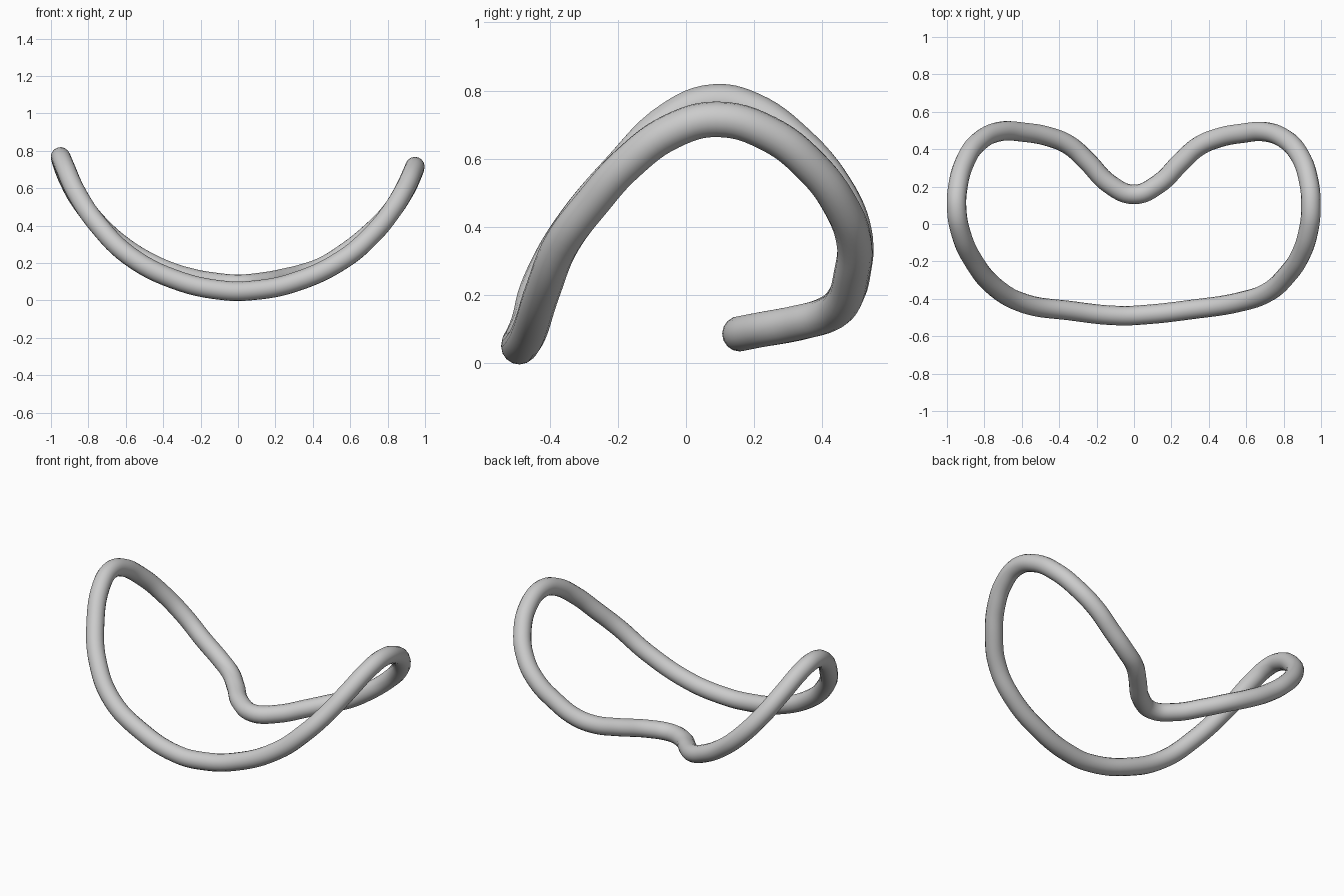
import bpy

RADIUS = 0.052

# Centre line of the bent loop, clockwise seen from the front middle
path = [
    (0.08, -0.483, 0.054), (0.30, -0.458, 0.097), (0.565, -0.417, 0.222),
    (0.72, -0.362, 0.355), (0.82, -0.27, 0.477), (0.888, -0.17, 0.588),
    (0.932, -0.04, 0.682), (0.946, 0.09, 0.716), (0.932, 0.24, 0.675),
    (0.884, 0.37, 0.575), (0.805, 0.455, 0.460), (0.70, 0.493, 0.355),
    (0.58, 0.485, 0.260), (0.45, 0.46, 0.180), (0.345, 0.415, 0.143),
    (0.25, 0.33, 0.120), (0.13, 0.213, 0.098), (0.0, 0.158, 0.087),
    (-0.13, 0.213, 0.098), (-0.25, 0.335, 0.120), (-0.345, 0.42, 0.148),
    (-0.45, 0.465, 0.192), (-0.585, 0.49, 0.270), (-0.72, 0.494, 0.382),
    (-0.835, 0.435, 0.520), (-0.905, 0.33, 0.645), (-0.943, 0.19, 0.745),
    (-0.948, 0.08, 0.767), (-0.928, -0.04, 0.720), (-0.86, -0.195, 0.570),
    (-0.74, -0.34, 0.395), (-0.58, -0.427, 0.238), (-0.345, -0.463, 0.115),
    (-0.08, -0.490, 0.054),
]

# Round tube swept along the closed path
curve = bpy.data.curves.new("bent_loop", "CURVE")
curve.dimensions = "3D"
curve.resolution_u = 6
curve.bevel_depth = RADIUS
curve.bevel_resolution = 6
spline = curve.splines.new("BEZIER")
spline.bezier_points.add(len(path) - 1)
for point, co in zip(spline.bezier_points, path):
    point.co = co
    point.handle_left_type = point.handle_right_type = "AUTO"
spline.use_cyclic_u = True
loop = bpy.data.objects.new("bent_loop", curve)
bpy.context.collection.objects.link(loop)

# Turn into a smooth mesh
bpy.context.view_layer.objects.active = loop
loop.select_set(True)
bpy.ops.object.convert(target="MESH")
bpy.ops.object.shade_smooth()
